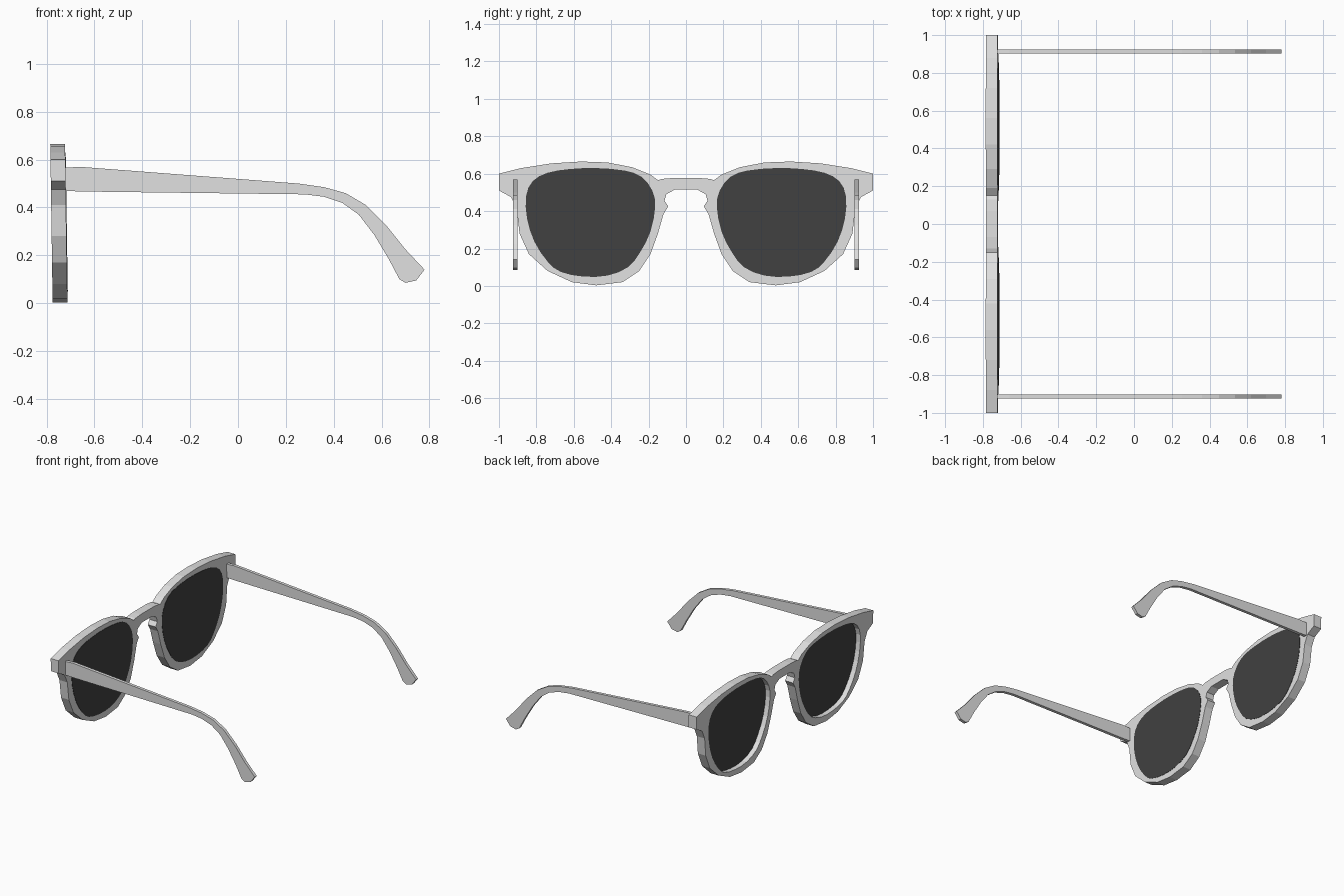
import bpy, bmesh
from mathutils import Vector

if "Cube" in bpy.data.objects:
    bpy.data.objects.remove(bpy.data.objects["Cube"])


def material(name, value):
    m = bpy.data.materials.new(name)
    m.diffuse_color = (value, value, value, 1)
    m.use_nodes = True
    m.node_tree.nodes["Principled BSDF"].inputs["Base Color"].default_value = m.diffuse_color
    return m


GREY = material("light grey plastic", 0.75)
DARK = material("dark lens", 0.052)


def plate(name, loops, to_3d, depth, mat):
    """Fill outline loops (later loops are holes) and extrude along depth."""
    bm = bmesh.new()
    edges = []
    for pts in loops:
        vs = [bm.verts.new(to_3d(a, b)) for a, b in pts]
        edges += [bm.edges.new((vs[i - 1], vs[i])) for i in range(len(vs))]
    bmesh.ops.triangle_fill(bm, edges=edges, use_beauty=True)
    bmesh.ops.dissolve_limit(bm, angle_limit=0.01, verts=bm.verts[:], edges=bm.edges[:])
    ext = bmesh.ops.extrude_face_region(bm, geom=bm.faces[:], use_keep_orig=True)
    moved = [g for g in ext["geom"] if isinstance(g, bmesh.types.BMVert)]
    bmesh.ops.translate(bm, verts=moved, vec=Vector(depth))
    bmesh.ops.recalc_face_normals(bm, faces=bm.faces[:])
    me = bpy.data.meshes.new(name)
    bm.to_mesh(me)
    bm.free()
    me.materials.append(mat)
    ob = bpy.data.objects.new(name, me)
    bpy.context.collection.objects.link(ob)
    return ob


def rounded(pts):
    """Double the point count of a closed loop with a smooth curve."""
    out = []
    for i in range(len(pts)):
        p0, p1, p2, p3 = (Vector(pts[(i + k) % len(pts)]) for k in (-1, 0, 1, 2))
        out += [tuple(p1), tuple((9 * (p1 + p2) - p0 - p3) / 16)]
    return out


# Half outline of the front frame (y, z), from bridge top round to bridge underside
half = [(0.07, .577), (.13, .572), (.15, .565), (.19, .595), (.29, .635), (.42, .66),
        (.56, .665), (.72, .655), (.88, .63), (1, .6), (1, .51), (.935, .475),
        (.905, .41), (.89, .28), (.84, .17), (.74, .08), (.61, .02), (.48, .003),
        (.34, .02), (.25, .08), (.19, .17), (.15, .28), (.12, .385), (.095, .425),
        (.115, .455), (.105, .49), (.06, .515)]
lens = rounded([(.165, .42), (.18, .51), (.24, .585), (.33, .617), (.48, .63), (.62, .625),
                (.74, .605), (.82, .56), (.855, .48), (.85, .36), (.81, .235), (.74, .13),
                (.67, .075), (.55, .05), (.42, .055), (.31, .1), (.245, .18), (.19, .29)])


def mirrored(pts):
    return [(-y, z) for y, z in reversed(pts)]


def lean(x):
    """Front plane, leaning slightly so the lower rim sits further back."""
    return lambda y, z: (x + 0.01 * (1 - z / .665), y, z)


plate("front_frame", [half + mirrored(half), lens, mirrored(lens)],
      lean(-.785), (.062, 0, 0), GREY)

# Temple arm outline (x, z)
arm = [(-.73, .566), (-.66, .57), (-.04, .522), (.255, .5), (.36, .485), (.45, .46),
       (.535, .41), (.62, .325), (.70, .225), (.78, .14), (.745, .095), (.70, .085),
       (.675, .1), (.63, .185), (.57, .285), (.505, .37), (.435, .42), (.36, .445),
       (.28, .455), (0, .458), (-.66, .467), (-.73, .47)]

for side, s in (("left", -1), ("right", 1)):
    # Lens set back from the front, flush with the rear of the rim
    plate(side + "_lens", [lens if s > 0 else mirrored(lens)],
          lean(-.75), (.029, 0, 0), DARK)
    plate(side + "_temple_arm", [arm],
          lambda x, z: (x, s * .902, z), (0, s * .022, 0), GREY)
